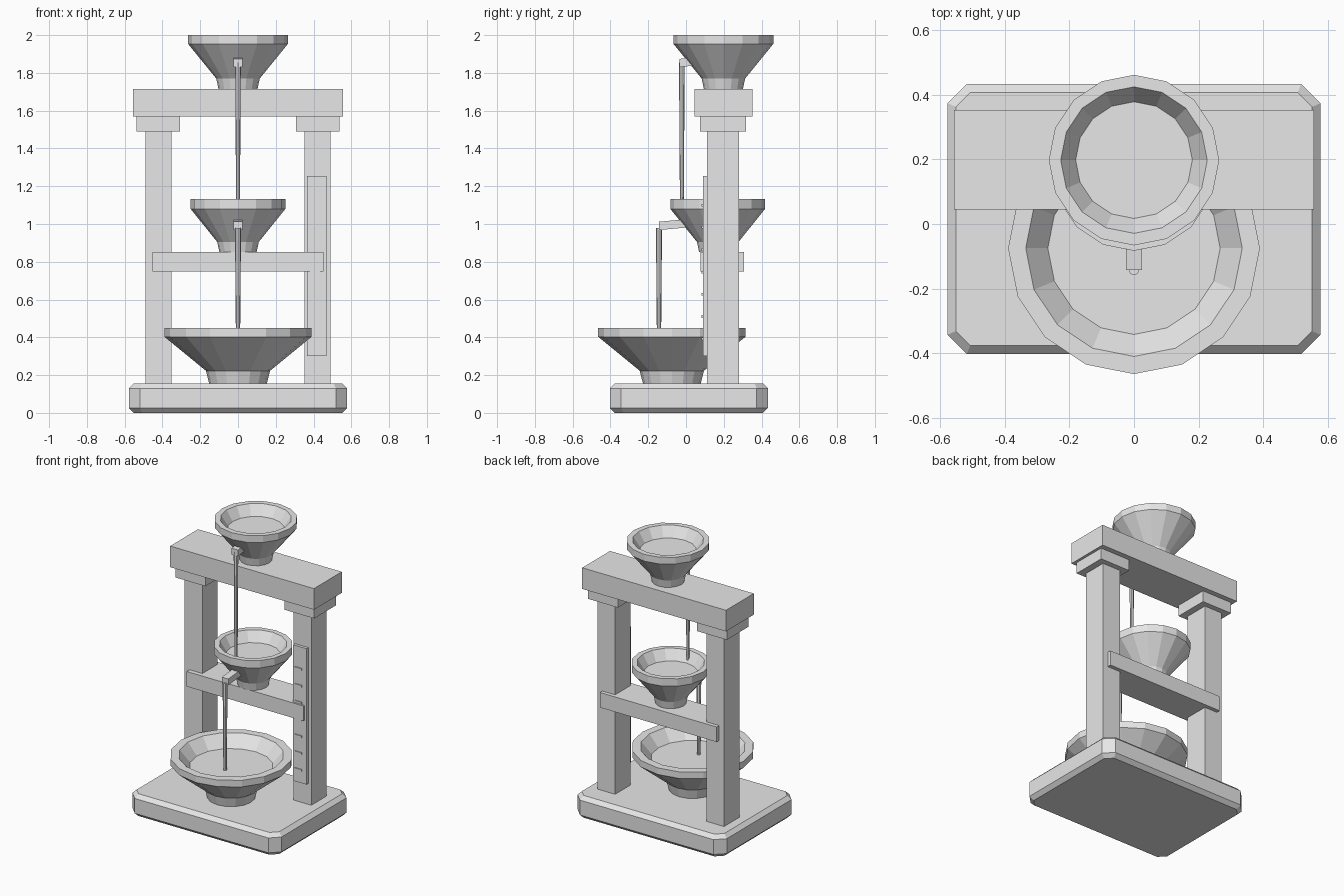
import bpy, bmesh
from math import cos, sin, pi
from mathutils import Vector

old = bpy.data.objects.get("Cube")
if old:
    bpy.data.objects.remove(old, do_unlink=True)

GREY = (0.8, 0.8, 0.8, 1)
stone = bpy.data.materials.new("plain grey")
stone.use_nodes = True
stone.diffuse_color = GREY
stone.node_tree.nodes["Principled BSDF"].inputs["Base Color"].default_value = GREY


def finish(name, bm):
    bmesh.ops.recalc_face_normals(bm, faces=bm.faces)
    mesh = bpy.data.meshes.new(name)
    bm.to_mesh(mesh)
    bm.free()
    mesh.materials.append(stone)
    obj = bpy.data.objects.new(name, mesh)
    bpy.context.collection.objects.link(obj)
    return obj


def box_mesh(low, high):
    bm = bmesh.new()
    bmesh.ops.create_cube(bm, size=1)
    low, high = Vector(low), Vector(high)
    for v in bm.verts:
        v.co = (low + high) / 2 + v.co * (high - low)
    return bm


def box(name, low, high):
    return finish(name, box_mesh(low, high))


def lathe(name, x, y, profile, sides):
    """Turn (radius, height) points around a vertical axis and cap both ends."""
    bm = bmesh.new()
    rings = [[bm.verts.new((x + r * cos(2 * pi * i / sides), y + r * sin(2 * pi * i / sides), z))
              for i in range(sides)] for r, z in profile]
    for a, b in zip(rings, rings[1:]):
        for i in range(sides):
            j = (i + 1) % sides
            bm.faces.new((a[i], a[j], b[j], b[i]))
    bm.faces.new(rings[0])
    bm.faces.new(rings[-1])
    return finish(name, bm)


def bowl(name, y, radius, foot, bottom, neck, lip, top, depth):
    """Footed conical bowl with a straight lip and a flat liquid surface inside."""
    lathe(name, 0, y, [(foot * 0.9, bottom), (foot, neck), (radius, lip), (radius, top),
                       (radius * 0.86, top), (radius * 0.685, top - depth)], 16)


def spout(name, y_back, y_tip, z, drop):
    """Square trough leaning slightly down towards its tip."""
    bm = box_mesh((-0.025, y_tip, z - 0.022), (0.025, y_back, z + 0.022))
    for v in bm.verts:
        if v.co.y < (y_back + y_tip) / 2:
            v.co.z -= drop
    finish(name, bm)


# Base slab: chamfered corners, then chamfered top and bottom rims
bm = box_mesh((-0.578, -0.403, 0), (0.578, 0.434, 0.156))
upright = [e for e in bm.edges if abs(e.verts[0].co.z - e.verts[1].co.z) > 0.1]
bmesh.ops.bevel(bm, geom=upright, offset=0.06, segments=1, affect='EDGES')
rims = [e for e in bm.edges if abs(e.verts[0].co.z - e.verts[1].co.z) < 0.01]
bmesh.ops.bevel(bm, geom=rims, offset=0.026, segments=1, affect='EDGES')
finish("base", bm)

# Frame: two columns with capitals, a top beam and a middle shelf
for side, s in (("left", 1), ("right", -1)):
    x = 0.422 * s
    box(side + "_column", (x - 0.069, 0.11, 0.15), (x + 0.069, 0.28, 1.5))
    box(side + "_capital", (x - 0.116, 0.075, 1.49), (x + 0.116, 0.317, 1.57))
box("top_beam", (-0.557, 0.045, 1.568), (0.557, 0.353, 1.716))
box("middle_shelf", (-0.452, 0.078, 0.748), (0.452, 0.307, 0.853))

# Measuring strip with raised marks on the left column
box("gauge_strip", (0.365, 0.09, 0.302), (0.468, 0.115, 1.254))
for i in range(7):
    z = 0.392 + i * 0.118
    box("gauge_mark", (0.38, 0.083, z - 0.007), (0.433, 0.095, z + 0.007))

# Three vessels from top to bottom
bowl("upper_vessel", 0.198, 0.264, 0.115, 1.715, 1.77, 1.953, 2.0, 0.07)
bowl("middle_vessel", 0.168, 0.251, 0.11, 0.853, 0.905, 1.08, 1.132, 0.07)
bowl("lower_bowl", -0.075, 0.39, 0.17, 0.156, 0.223, 0.403, 0.449, 0.08)

# Spouts and the thin streams falling from them
spout("upper_spout", 0.05, -0.035, 1.862, 0.01)
spout("middle_spout", 0.02, -0.143, 1.005, 0.015)
lathe("upper_stream", 0, -0.022, [(0.01, 1.06), (0.015, 1.855)], 8)
lathe("middle_stream", 0, -0.143, [(0.011, 0.36), (0.016, 0.98)], 8)
